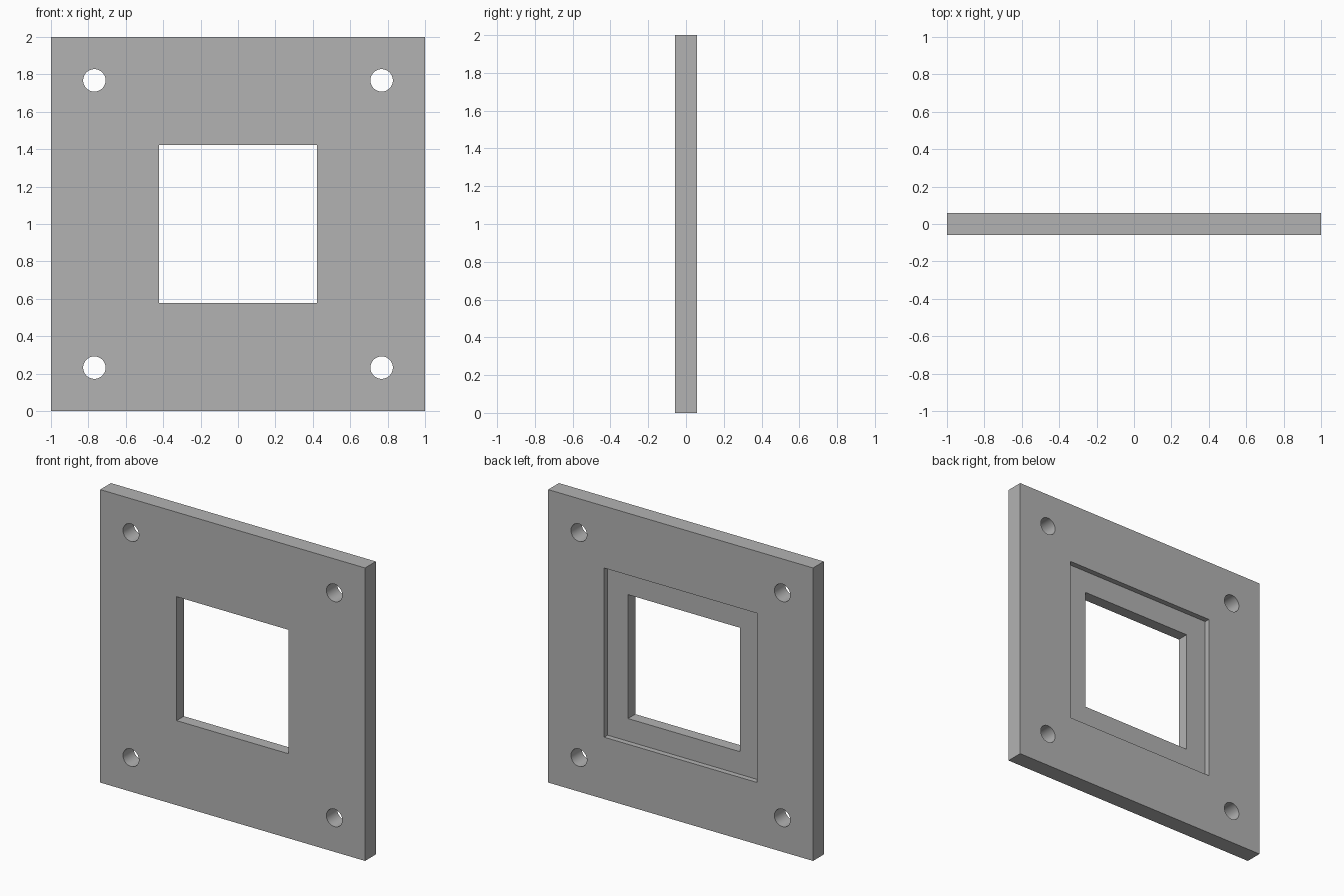
import bpy
import math

if "Cube" in bpy.data.objects:
    bpy.data.objects.remove(bpy.data.objects["Cube"], do_unlink=True)

THICK = 0.116       # plate thickness along y
WINDOW = 0.846      # square through opening
RECESS = 1.155      # square recess in the back
DEPTH = 0.037       # recess depth
HOLE_POS = 0.768    # screw hole offset from the centre
HOLE_R = 0.06


def box(name, sx, sy, sz, y=0.0):
    bpy.ops.mesh.primitive_cube_add(size=1, location=(0, y, 1))
    ob = bpy.context.object
    ob.name = name
    ob.scale = (sx, sy, sz)
    bpy.ops.object.transform_apply(location=False, rotation=False, scale=True)
    return ob


# Square plate
plate = box("mounting_plate", 2, THICK, 2)

# Cutters: window, rear recess and four screw holes
cutters = [
    box("window_cutter", WINDOW, 1, WINDOW),
    box("recess_cutter", RECESS, 2 * DEPTH, RECESS, THICK / 2),
]
for sx in (-1, 1):
    for sz in (-1, 1):
        bpy.ops.mesh.primitive_cylinder_add(
            vertices=48, radius=HOLE_R, depth=1,
            location=(sx * HOLE_POS, 0, 1 + sz * HOLE_POS),
            rotation=(math.pi / 2, 0, 0))
        bpy.context.object.name = "screw_hole_cutter"
        cutters.append(bpy.context.object)

# Cut the plate, then discard the cutters
bpy.ops.object.select_all(action="DESELECT")
bpy.context.view_layer.objects.active = plate
plate.select_set(True)
for cutter in cutters:
    cutter.hide_render = True
    mod = plate.modifiers.new(cutter.name, "BOOLEAN")
    mod.operation = "DIFFERENCE"
    mod.solver = "EXACT"
    mod.object = cutter
    bpy.ops.object.modifier_apply(modifier=mod.name)
    bpy.data.objects.remove(cutter, do_unlink=True)

# Smooth hole walls, crisp edges
bpy.ops.object.shade_smooth_by_angle(angle=math.radians(30))

# Plain grey
grey = bpy.data.materials.new("plain_grey")
grey.use_nodes = True
colour = (0.45, 0.45, 0.45, 1)
grey.diffuse_color = colour
grey.node_tree.nodes["Principled BSDF"].inputs["Base Color"].default_value = colour
plate.data.materials.clear()
plate.data.materials.append(grey)
